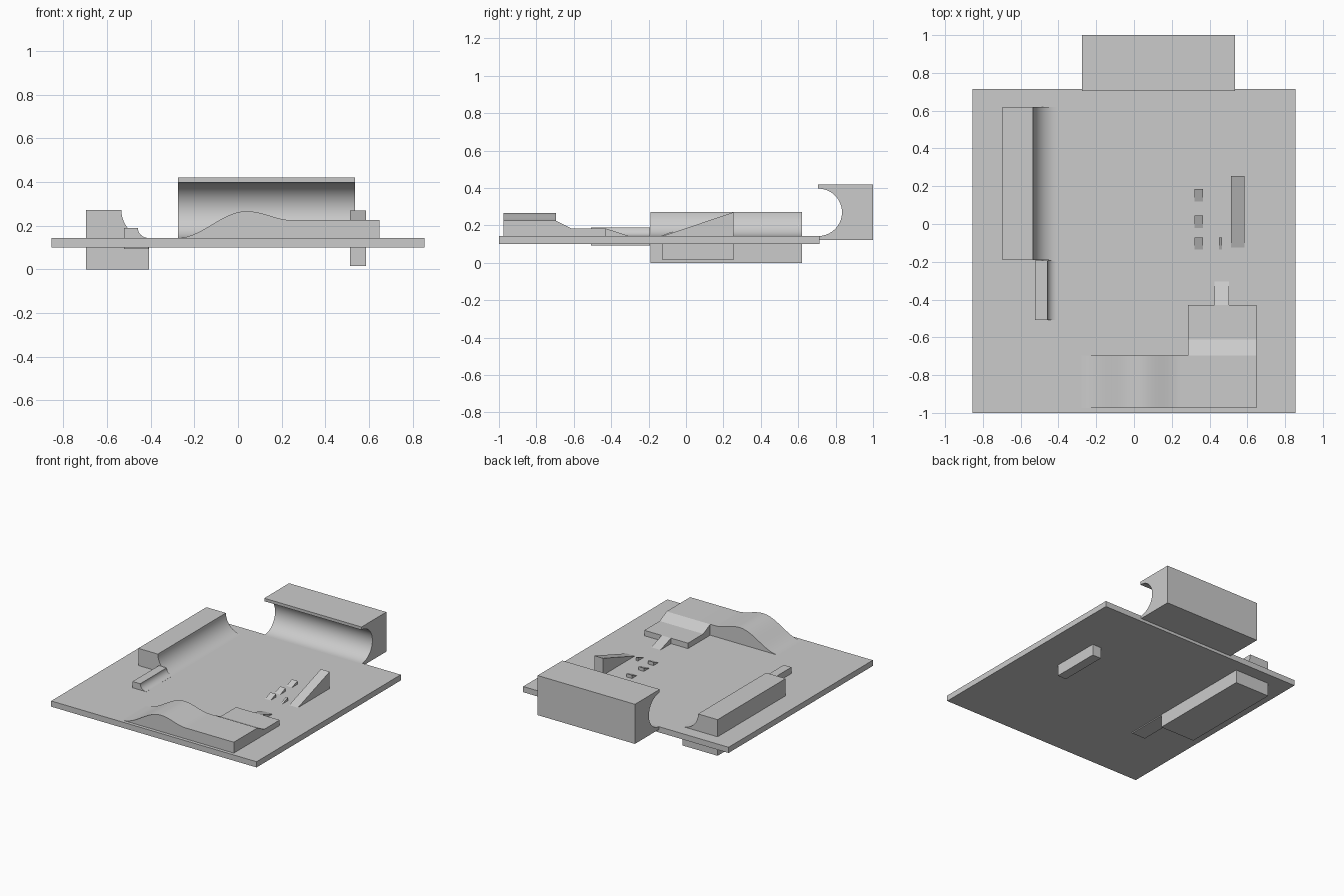
import bpy, bmesh, math

if "Cube" in bpy.data.objects:
    bpy.data.objects.remove(bpy.data.objects["Cube"])

DECK = 0.143  # top surface of the base slab


def prism(name, profile, axis, lo, hi, smooth=False):
    """Extrude a (horizontal, z) profile along axis 'X' or 'Y'."""
    bm = bmesh.new()
    place = (lambda p: (lo, p[0], p[1])) if axis == 'X' else (lambda p: (p[0], lo, p[1]))
    face = bm.faces.new([bm.verts.new(place(p)) for p in profile])
    new = bmesh.ops.extrude_face_region(bm, geom=[face])["geom"]
    step = (hi - lo, 0, 0) if axis == 'X' else (0, hi - lo, 0)
    bmesh.ops.translate(bm, vec=step, verts=[v for v in new if isinstance(v, bmesh.types.BMVert)])
    bmesh.ops.recalc_face_normals(bm, faces=bm.faces)
    mesh = bpy.data.meshes.new(name)
    bm.to_mesh(mesh)
    bm.free()
    obj = bpy.data.objects.new(name, mesh)
    bpy.context.collection.objects.link(obj)
    if smooth:
        bpy.ops.object.select_all(action='DESELECT')
        obj.select_set(True)
        bpy.context.view_layer.objects.active = obj
        bpy.ops.object.shade_smooth_by_angle(angle=math.radians(30))
    return obj


def box(a0, a1, z0, z1):
    return [(a0, z0), (a1, z0), (a1, z1), (a0, z1)]


def arc(cx, cz, rx, rz, start, end, n):
    """Points on an elliptical arc, angles in degrees."""
    angles = [math.radians(start + (end - start) * i / n) for i in range(n + 1)]
    return [(cx + rx * math.cos(a), cz + rz * math.sin(a)) for a in angles]


def ease(x0, z0, x1, z1, n):
    """Smooth S-curve between two points."""
    return [(x0 + (x1 - x0) * i / n,
             z0 + (z1 - z0) * (1 - math.cos(math.pi * i / n)) / 2) for i in range(n + 1)]


# Base slab
prism("ground_slab", box(-0.855, 0.855, 0.10, DECK), 'Y', -1.0, 0.715)

# Over-vertical half pipe at the back
pipe = [(0.705, 0.42), (1.0, 0.42), (1.0, 0.122), (0.71, 0.122)]
pipe += arc(0.706, 0.27, 0.128, 0.127, -90, 90, 32)
prism("half_pipe", pipe, 'X', -0.275, 0.535, smooth=True)


# Quarter pipes on the left: a large one and a scaled-down copy
def quarter_pipe(name, x0, x1, z0, z1, y0, y1):
    w, h = x1 - x0, z1 - z0
    r = 0.44 * w
    profile = [(x1, z0), (x0, z0), (x0, z1)]
    profile += arc(x1, z1, r, 0.475 * h, 180, 270, 16)
    prism(name, profile, 'Y', y0, y1, smooth=True)


quarter_pipe("large_quarter_pipe", -0.697, -0.407, 0.0, 0.272, -0.19, 0.62)
quarter_pipe("small_quarter_pipe", -0.523, -0.409, 0.092, 0.19, -0.507, -0.193)

# Tall launch wedge, sunk through the slab
prism("launch_wedge", [(-0.125, 0.015), (0.253, 0.015), (0.253, 0.27), (-0.125, DECK)],
      'X', 0.513, 0.586)

# Small kicker wedges
kickers = [(0.32, 0.366, 0.12), (0.32, 0.366, -0.02), (0.32, 0.366, -0.135), (0.45, 0.465, -0.135)]
for i, (x0, x1, y) in enumerate(kickers):
    prism(f"kicker_{i + 1}", [(y, 0.12), (y + 0.064, 0.12), (y + 0.064, 0.168), (y, DECK)], 'X', x0, x1)

# Rolling hump that levels out into a platform
hump = [(0.648, 0.12), (-0.28, 0.12)]
hump += ease(-0.28, DECK, 0.04, 0.266, 20) + ease(0.04, 0.266, 0.25, 0.225, 14)[1:]
hump += [(0.648, 0.225)]
prism("rolling_hump", hump, 'Y', -0.975, -0.695, smooth=True)

# Lower ledge behind the platform, with a narrow ramp down
prism("lower_ledge", [(-0.695, 0.12), (-0.43, 0.12), (-0.43, 0.184), (-0.612, 0.184), (-0.695, 0.225)],
      'X', 0.285, 0.648)
prism("narrow_ramp", [(-0.43, 0.12), (-0.305, 0.12), (-0.305, DECK), (-0.43, 0.184)],
      'X', 0.426, 0.503)
